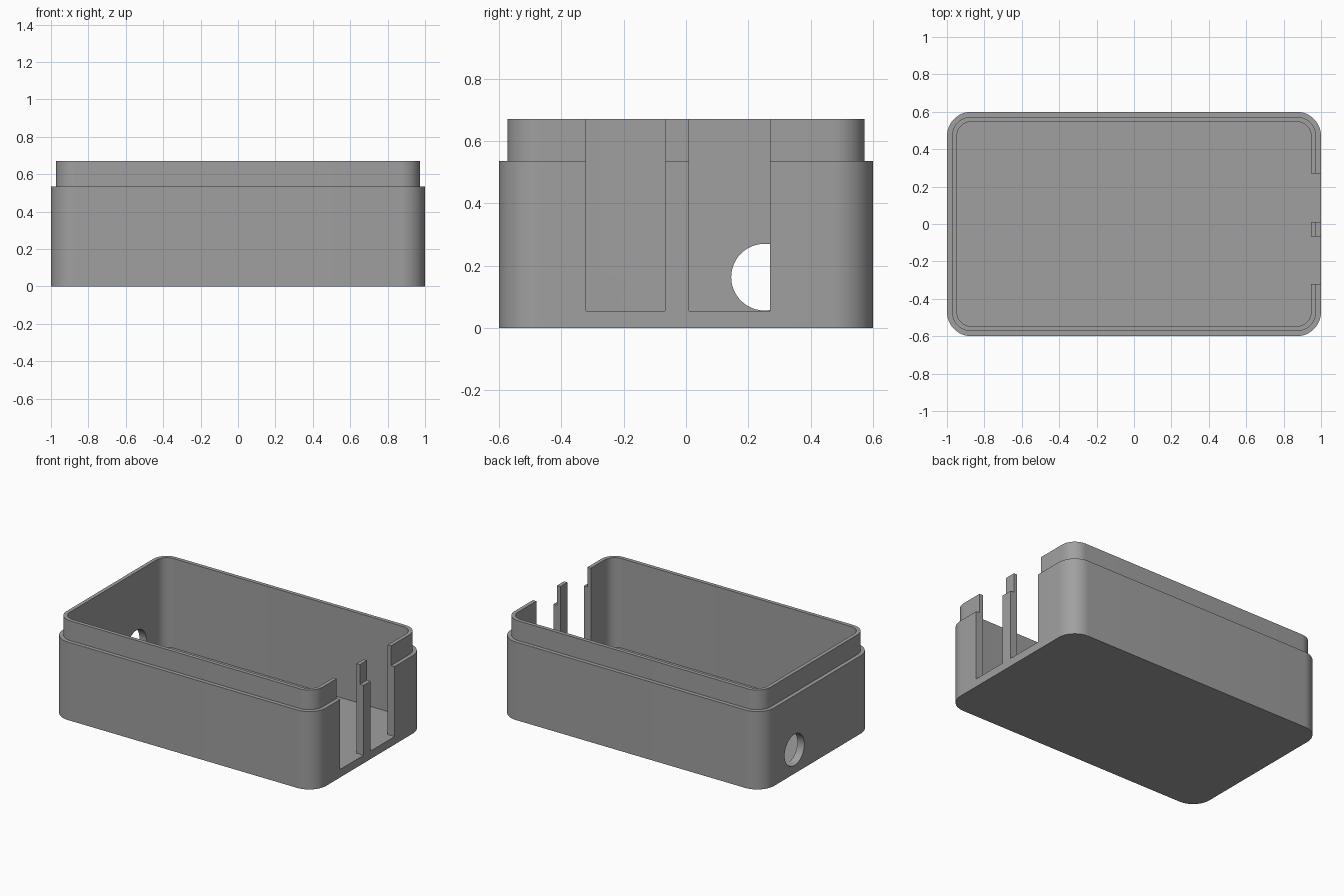
import bpy, bmesh, math

if "Cube" in bpy.data.objects:
    bpy.data.objects.remove(bpy.data.objects["Cube"])

grey = bpy.data.materials.new("plain_grey")
grey.diffuse_color = (0.35, 0.35, 0.35, 1)
grey.use_nodes = True
grey.node_tree.nodes["Principled BSDF"].inputs["Base Color"].default_value = grey.diffuse_color

HX, HY, R = 1.0, 0.6, 0.13          # outer half size and corner radius
FLOOR, STEP, TOP = 0.055, 0.535, 0.67
LIP, WALL = 0.027, 0.053            # insets of the lip and the cavity
SEG = 12


def rounded_ring(bm, inset, z):
    """Loop of vertices around a rounded rectangle."""
    r = R - inset
    ring = []
    for k, (sx, sy) in enumerate([(1, 1), (-1, 1), (-1, -1), (1, -1)]):
        for i in range(SEG + 1):
            a = math.pi / 2 * (k + i / SEG)
            ring.append(bm.verts.new((sx * (HX - R) + r * math.cos(a),
                                      sy * (HY - R) + r * math.sin(a), z)))
    return ring


def activate(obj):
    bpy.ops.object.select_all(action='DESELECT')
    obj.select_set(True)
    bpy.context.view_layer.objects.active = obj


# Open tray: outer wall, ledge, raised lip, cavity, floor
bm = bmesh.new()
rings = [rounded_ring(bm, inset, z) for inset, z in [
    (0, 0), (0, STEP), (LIP, STEP), (LIP, TOP), (WALL, TOP), (WALL, FLOOR)]]
for a, b in zip(rings, rings[1:]):
    for i in range(len(a)):
        j = (i + 1) % len(a)
        bm.faces.new((a[i], a[j], b[j], b[i]))
bm.faces.new(rings[0][::-1])
bm.faces.new(rings[-1])
bmesh.ops.recalc_face_normals(bm, faces=bm.faces)
mesh = bpy.data.meshes.new("enclosure_base")
bm.to_mesh(mesh)
bm.free()
mesh.materials.append(grey)
base = bpy.data.objects.new("enclosure_base", mesh)
bpy.context.collection.objects.link(base)

# Two tall slots through the right wall
cutters = []
for name, y0, y1 in [("front_slot_cutter", -0.32, -0.067),
                     ("back_slot_cutter", 0.01, 0.27)]:
    bpy.ops.mesh.primitive_cube_add(size=1, location=(1.0, (y0 + y1) / 2, FLOOR + 0.5))
    cutter = bpy.context.object
    cutter.name = name
    cutter.scale = (0.16, y1 - y0, 1.0)
    cutters.append(cutter)

# Round cable hole through the left wall
bpy.ops.mesh.primitive_cylinder_add(vertices=48, radius=0.107, depth=0.2,
                                    location=(-1.0, 0.252, 0.163),
                                    rotation=(0, math.pi / 2, 0))
bpy.context.object.name = "cable_hole_cutter"
cutters.append(bpy.context.object)

for cutter in cutters:
    cutter.data.materials.append(grey)
    mod = base.modifiers.new(cutter.name, 'BOOLEAN')
    mod.operation = 'DIFFERENCE'
    mod.solver = 'EXACT'
    mod.object = cutter
    activate(base)
    bpy.ops.object.modifier_apply(modifier=mod.name)
    bpy.data.objects.remove(cutter)

activate(base)
bpy.ops.object.shade_smooth_by_angle(angle=math.radians(30))
